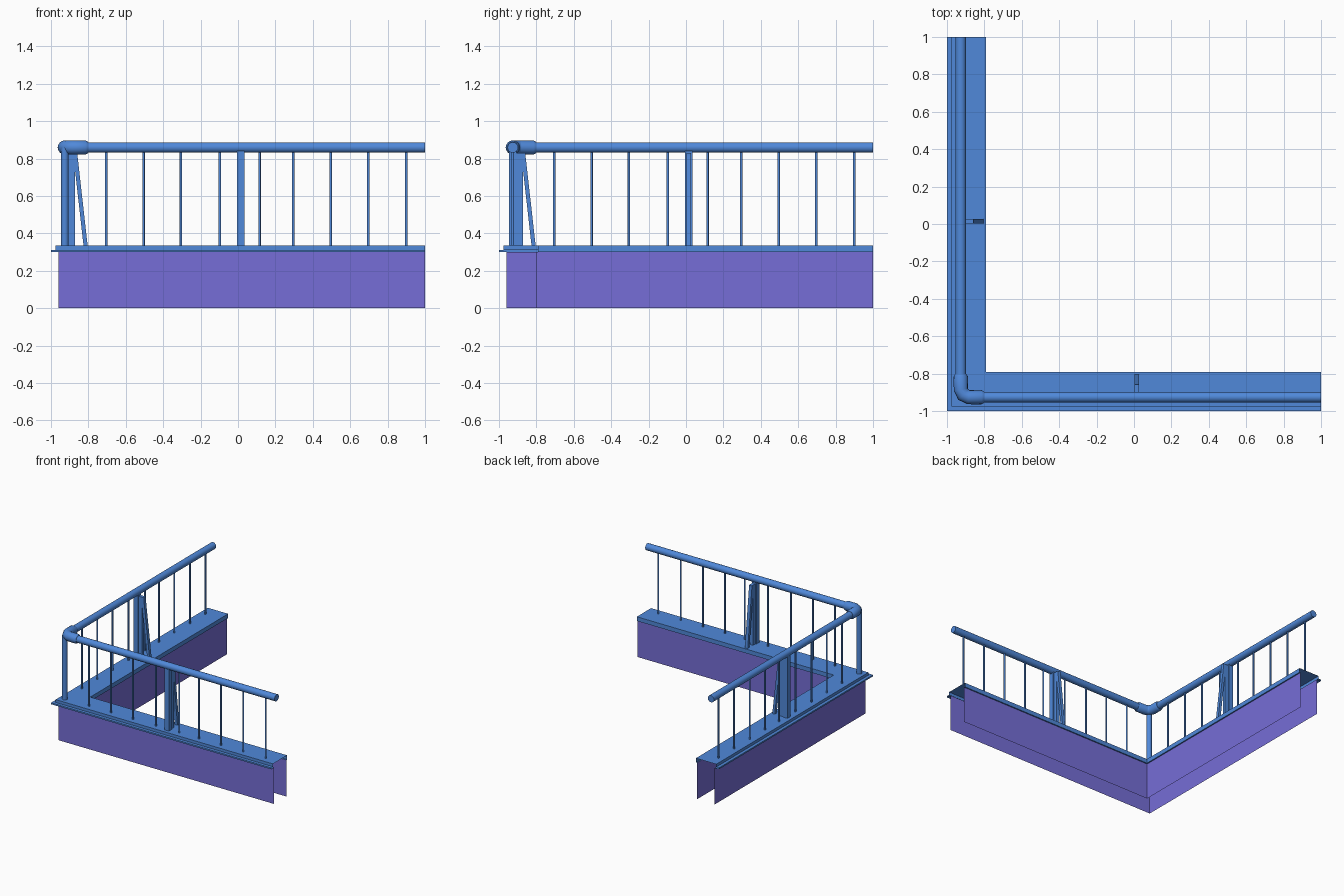
import bpy, bmesh, math
from mathutils import Vector

cube = bpy.data.objects.get("Cube")
if cube:
    bpy.data.objects.remove(cube, do_unlink=True)


def material(name, rgb):
    m = bpy.data.materials.new(name)
    m.use_nodes = True
    m.diffuse_color = (*rgb, 1)
    m.node_tree.nodes["Principled BSDF"].inputs["Base Color"].default_value = (*rgb, 1)
    return m


BLUE = material("rail blue", (0.08, 0.25, 0.70))
PURPLE = material("wall purple", (0.18, 0.155, 0.68))

RAIL = -0.926      # offset of the rail line from the centre
DECK = 0.335       # top of the deck
RAIL_Z = 0.859


def finish(name, bm, mat, swap=False, smooth=False, recalc=True):
    """Turn a bmesh into an object; swap mirrors it across the corner diagonal."""
    if swap:
        for v in bm.verts:
            v.co.x, v.co.y = v.co.y, v.co.x
        bmesh.ops.reverse_faces(bm, faces=bm.faces)
    if recalc:
        bmesh.ops.recalc_face_normals(bm, faces=bm.faces)
    me = bpy.data.meshes.new(name)
    bm.to_mesh(me)
    bm.free()
    me.materials.append(mat)
    ob = bpy.data.objects.new(name, me)
    bpy.context.collection.objects.link(ob)
    if smooth:
        bpy.ops.object.select_all(action="DESELECT")
        ob.select_set(True)
        bpy.context.view_layer.objects.active = ob
        bpy.ops.object.shade_smooth_by_angle(angle=math.radians(40))
    return ob


def corner_sheet(name, profile, mat):
    """Sweep an (offset, height) profile round the mitred L-shaped corner."""
    bm = bmesh.new()
    rows = [[bm.verts.new(p) for p in ((1, o, z), (o, o, z), (o, 1, z))] for o, z in profile]
    for a, b in zip(rows, rows[1:]):
        for i in range(2):
            bm.faces.new((a[i], a[i + 1], b[i + 1], b[i]))
    finish(name, bm, mat, recalc=False)


def tube(name, path, radii, sides, swap=False):
    """Sweep a circle along a path, with one radius for each point."""
    pts = [Vector(p) for p in path]
    bm = bmesh.new()
    rings = []
    for i, p in enumerate(pts):
        d = (pts[min(i + 1, len(pts) - 1)] - pts[max(i - 1, 0)]).normalized()
        up = Vector((1, 0, 0)) if abs(d.z) > 0.9 else Vector((0, 0, 1))
        side = d.cross(up).normalized()
        up = side.cross(d)
        rings.append([bm.verts.new(p + radii[i] * (math.cos(t) * side + math.sin(t) * up))
                      for t in (math.tau * k / sides for k in range(sides))])
    for a, b in zip(rings, rings[1:]):
        for k in range(sides):
            n = (k + 1) % sides
            bm.faces.new((a[k], a[n], b[n], b[k]))
    bm.faces.new(rings[0])
    bm.faces.new(rings[-1])
    finish(name, bm, BLUE, swap, smooth=True)


def slab(name, outline, x0, x1, swap):
    """Extrude a (y, z) outline between two x positions."""
    bm = bmesh.new()
    face = bm.faces.new([bm.verts.new((x0, y, z)) for y, z in outline])
    out = bmesh.ops.extrude_face_region(bm, geom=[face])
    for v in out["geom"]:
        if isinstance(v, bmesh.types.BMVert):
            v.co.x = x1
    finish(name, bm, BLUE, swap)


def rect(y0, y1, z0, z1):
    return [(y0, z0), (y1, z0), (y1, z1), (y0, z1)]


# Thin walls and the stepped deck, open at both ends
corner_sheet("outer_wall", [(-0.96, 0), (-0.96, 0.30)], PURPLE)
corner_sheet("inner_wall", [(-0.80, 0.30), (-0.80, 0)], PURPLE)
corner_sheet("deck", [(-0.96, 0.30), (-1, 0.30), (-1, 0.312), (-0.975, 0.312),
                      (-0.975, DECK), (-0.79, DECK), (-0.79, 0.30), (-0.80, 0.30)], BLUE)

# The two railing arms are mirror images across the corner
for swap, arm in ((False, "front"), (True, "side")):
    tube(arm + "_handrail", [(-0.82, RAIL, RAIL_Z), (1, RAIL, RAIL_Z)], (0.028,) * 2, 20, swap)
    for i, x in enumerate((-0.705, -0.505, -0.305, -0.097, 0.115, 0.295, 0.495, 0.697, 0.9)):
        tube(f"{arm}_baluster_{i + 1}", [(x, RAIL, DECK), (x, RAIL, RAIL_Z - 0.015)],
             (0.007,) * 2, 10, swap)
    # Middle post with its backing plate, cap and leaning brace
    slab(arm + "_middle_post", rect(-0.946, -0.906, DECK, 0.843), -0.005, 0.035, swap)
    slab(arm + "_post_plate", rect(-0.906, -0.872, DECK, 0.81), 0.002, 0.028, swap)
    slab(arm + "_brace_cap", rect(-0.906, -0.858, 0.81, 0.83), 0.002, 0.028, swap)
    slab(arm + "_brace", [(-0.826, DECK), (-0.804, DECK), (-0.858, 0.815), (-0.88, 0.815)],
         0.002, 0.028, swap)

# Corner post and elbow fitting
tube("corner_post", [(RAIL, RAIL, DECK), (RAIL, RAIL, RAIL_Z)], (0.02,) * 2, 16)
half = [(-0.803, RAIL), (-0.815, RAIL), (-0.885, RAIL), (-0.912, -0.912)]
bend = half + [(y, x) for x, y in half[-2::-1]]
tube("elbow_fitting", [(x, y, RAIL_Z) for x, y in bend],
     (0.031, 0.038, 0.038, 0.038, 0.038, 0.038, 0.031), 16)
